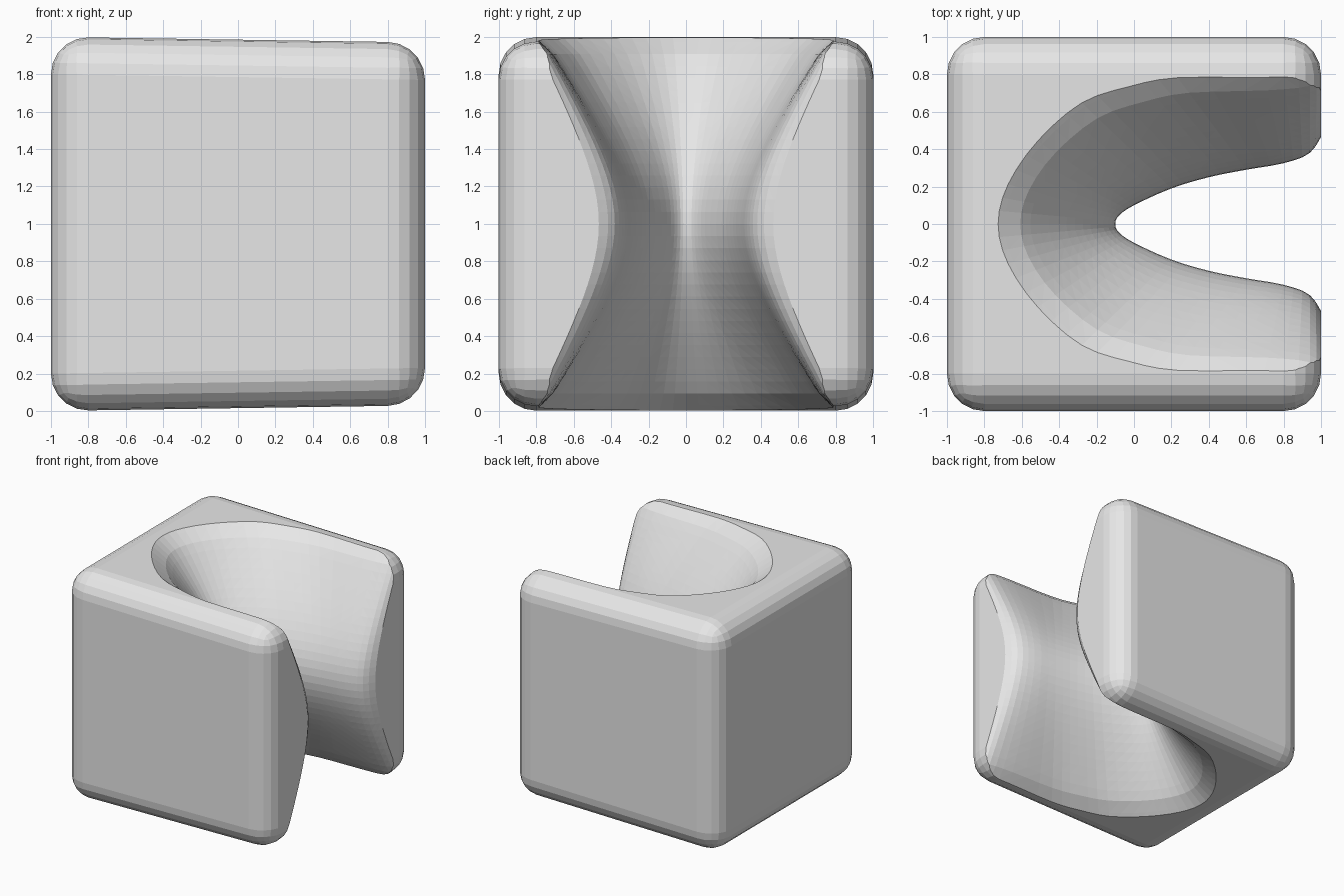
import bpy, bmesh, math
from mathutils import Vector

if "Cube" in bpy.data.objects:
    bpy.data.objects.remove(bpy.data.objects["Cube"])

grey = bpy.data.materials.new("plain grey")
grey.diffuse_color = (0.8, 0.8, 0.8, 1)
grey.use_nodes = True
grey.node_tree.nodes["Principled BSDF"].inputs["Base Color"].default_value = grey.diffuse_color


def add_object(name, bm):
    bmesh.ops.recalc_face_normals(bm, faces=bm.faces)
    mesh = bpy.data.meshes.new(name)
    bm.to_mesh(mesh)
    bm.free()
    mesh.materials.append(grey)
    obj = bpy.data.objects.new(name, mesh)
    bpy.context.collection.objects.link(obj)
    return obj


def spline(points, steps):
    """Smooth curve through 2D points."""
    p = [Vector(q) for q in points]
    p = [Vector((p[1].x, -p[1].y))] + p + [2 * p[-1] - p[-2]]
    out = []
    for i in range(1, len(p) - 2):
        a, b, c, d = p[i - 1:i + 3]
        for k in range(steps):
            u = k / steps
            out.append(0.5 * (2 * b + (c - a) * u + (2 * a - 5 * b + 4 * c - d) * u * u
                              + (3 * b - a - 3 * c + d) * u ** 3))
    return out + [p[-2]]


# Rounded block, slightly lower towards the open end
bm = bmesh.new()
bmesh.ops.create_cube(bm, size=2)
for v in bm.verts:
    if v.co.x > 0:
        v.co.z *= 0.97
    v.co.z += 1
bmesh.ops.bevel(bm, geom=bm.edges[:], offset=0.2, segments=5, profile=0.5, affect='EDGES')
block = add_object("rounded_block", bm)

# Hollow: half outlines at mid height and at the rim, blended in a saddle curve
waist = spline([(-0.1, 0), (-0.08, 0.045), (0, 0.10), (0.2, 0.19), (0.4, 0.25),
                (0.6, 0.29), (0.8, 0.325), (0.94, 0.38), (1.02, 0.5)], 3)
rim = spline([(-0.68, 0), (-0.63, 0.2), (-0.48, 0.42), (-0.25, 0.62), (0, 0.71),
              (0.25, 0.76), (0.7, 0.77), (0.94, 0.79), (1.02, 0.84)], 3)
bm = bmesh.new()
rings = []
levels = 34
for i in range(levels + 1):
    t = -1.1 + 2.2 * i / levels
    s = (math.sqrt(0.1 + 0.59 * t * t) - 0.316) / 0.515
    s += 0.9 * max(0, abs(t) - 0.9)
    half = [a.lerp(b, s) for a, b in zip(waist, rim)]
    half.append(Vector((1.3, half[-1].y)))
    outline = half[::-1] + [Vector((q.x, -q.y)) for q in half[1:]]
    rings.append([bm.verts.new((q.x, q.y, 1 + t)) for q in outline])
n = len(rings[0])
for low, high in zip(rings, rings[1:]):
    for j in range(n):
        k = (j + 1) % n
        bm.faces.new((low[j], low[k], high[k], high[j]))
bm.faces.new(rings[0])
bm.faces.new(rings[-1])
bmesh.ops.triangulate(bm, faces=bm.faces[:])
cutter = add_object("hollow_cutter", bm)
cutter.hide_render = True
cutter.hide_set(True)

cut = block.modifiers.new("hollow", 'BOOLEAN')
cut.operation = 'DIFFERENCE'
cut.solver = 'EXACT'
cut.object = cutter
